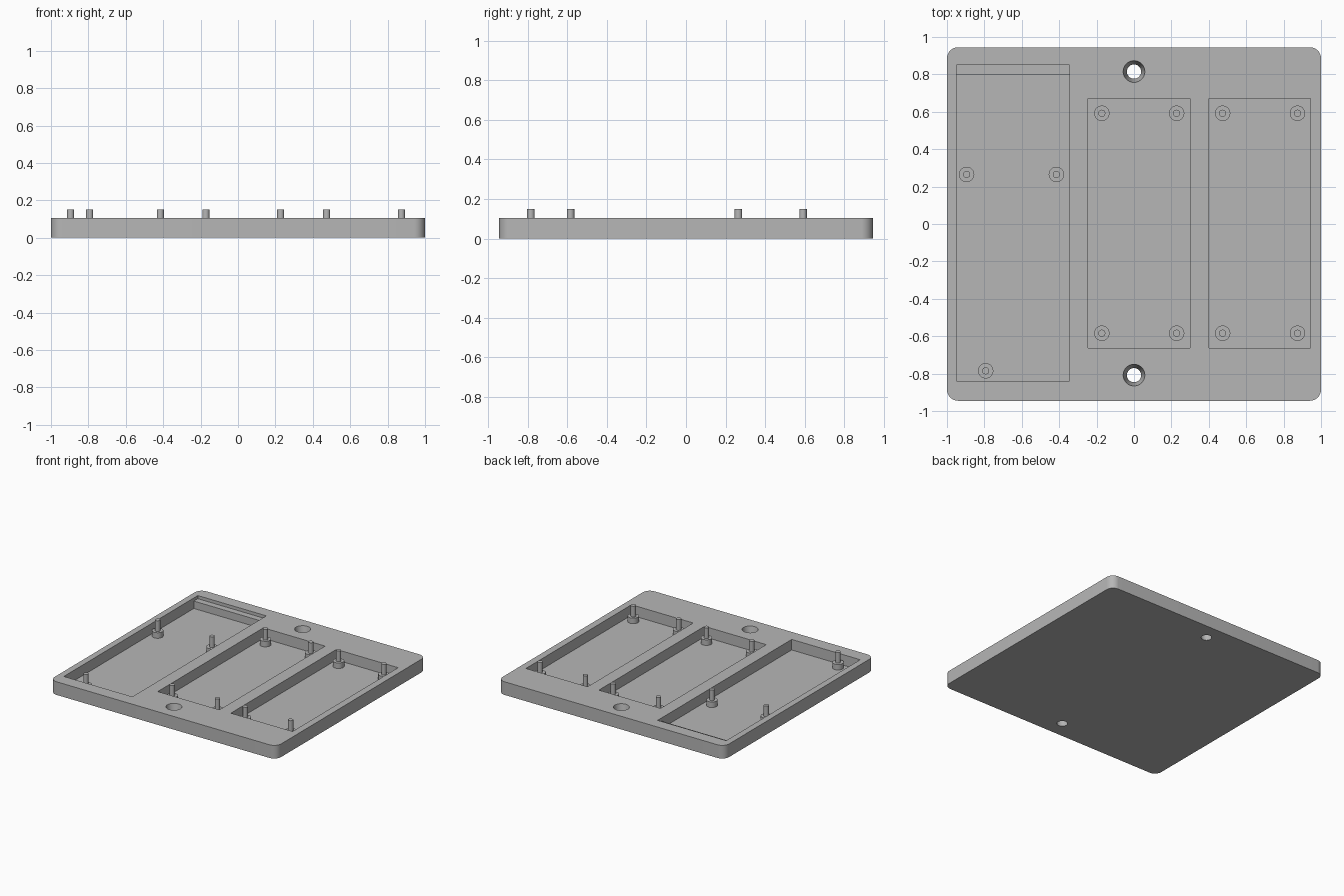
import bpy, bmesh, math
from mathutils import Matrix

if "Cube" in bpy.data.objects:
    bpy.data.objects.remove(bpy.data.objects["Cube"])

TOP, FLOOR, SHOULDER, PIN_TOP = 0.105, 0.021, 0.065, 0.15

grey = bpy.data.materials.new("plain_grey")
grey.diffuse_color = (0.47, 0.47, 0.47, 1)
grey.use_nodes = True
grey.node_tree.nodes["Principled BSDF"].inputs["Base Color"].default_value = grey.diffuse_color


def finish(name, bm):
    bmesh.ops.recalc_face_normals(bm, faces=bm.faces)
    mesh = bpy.data.meshes.new(name)
    bm.to_mesh(mesh)
    bm.free()
    mesh.materials.append(grey)
    obj = bpy.data.objects.new(name, mesh)
    bpy.context.collection.objects.link(obj)
    return obj


def box(name, x0, x1, y0, y1, z0, z1):
    bm = bmesh.new()
    m = Matrix.Translation(((x0 + x1) / 2, (y0 + y1) / 2, (z0 + z1) / 2))
    bmesh.ops.create_cube(bm, size=1, matrix=m @ Matrix.Diagonal((x1 - x0, y1 - y0, z1 - z0, 1)))
    return finish(name, bm)


def lathe(name, x, y, profile, n=40):
    """Closed solid of revolution from (radius, z) points."""
    bm = bmesh.new()
    rings = [[bm.verts.new((x + r * math.cos(2 * math.pi * i / n),
                            y + r * math.sin(2 * math.pi * i / n), z))
              for i in range(n)] for r, z in profile]
    for a, b in zip(rings, rings[1:]):
        for i in range(n):
            j = (i + 1) % n
            bm.faces.new((a[i], a[j], b[j], b[i]))
    bm.faces.new(rings[0])
    bm.faces.new(rings[-1])
    return finish(name, bm)


def smooth(obj):
    bpy.ops.object.select_all(action='DESELECT')
    obj.select_set(True)
    bpy.context.view_layer.objects.active = obj
    bpy.ops.object.shade_smooth_by_angle(angle=math.radians(30))


# Base plate with rounded vertical corners
plate = box("base_plate", -1, 1, -0.945, 0.945, 0, TOP)
bm = bmesh.new()
bm.from_mesh(plate.data)
corners = [e for e in bm.edges if abs(e.verts[0].co.z - e.verts[1].co.z) > 0.05]
bmesh.ops.bevel(bm, geom=corners, offset=0.06, segments=10, profile=0.5, affect='EDGES')
bm.to_mesh(plate.data)
bm.free()

# Pockets, the shallow ledge behind the left pocket, and tapered screw holes
HIGH = 0.2
cutters = [
    box("left_pocket_cutter", -0.95, -0.345, -0.84, 0.80, FLOOR, HIGH),
    box("ledge_cutter", -0.95, -0.345, 0.75, 0.85, 0.08, HIGH),
    box("middle_pocket_cutter", -0.245, 0.30, -0.662, 0.67, FLOOR, HIGH),
    box("right_pocket_cutter", 0.40, 0.945, -0.662, 0.67, FLOOR, HIGH),
]
slope = 0.02 / TOP
for y in (-0.808, 0.815):
    cutters.append(lathe("screw_hole_cutter", 0, y,
                         [(0.038 - slope * 0.05, -0.05), (0.058 + slope * 0.05, TOP + 0.05)]))

bpy.context.view_layer.objects.active = plate
for cutter in cutters:
    mod = plate.modifiers.new("cut", 'BOOLEAN')
    mod.operation = 'DIFFERENCE'
    mod.solver = 'EXACT'
    mod.object = cutter
    bpy.ops.object.modifier_apply(modifier=mod.name)
    bpy.data.objects.remove(cutter)
smooth(plate)

# Stepped standoffs: wide shoulder with a locating pin on top
spots = [(-0.895, 0.265), (-0.415, 0.265), (-0.793, -0.785)]
spots += [(x, y) for x in (-0.172, 0.228, 0.474, 0.874) for y in (-0.584, 0.592)]
for x, y in spots:
    smooth(lathe("standoff", x, y, [(0.041, FLOOR - 0.005), (0.041, SHOULDER),
                                    (0.019, SHOULDER), (0.019, PIN_TOP)], 32))
